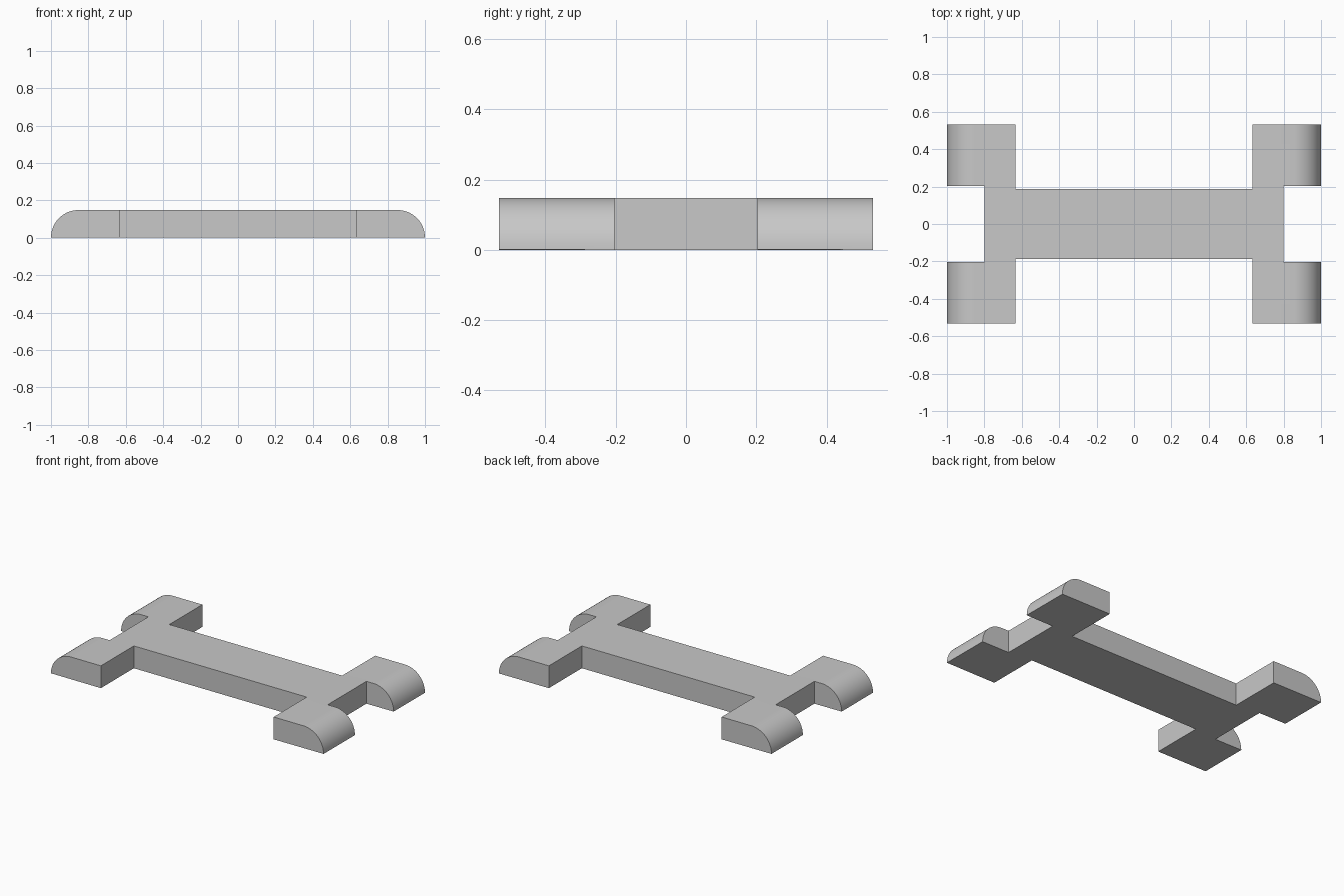
import bpy
import bmesh

if "Cube" in bpy.data.objects:
    bpy.data.objects.remove(bpy.data.objects["Cube"], do_unlink=True)

HEIGHT = 0.148

# Plain grey material
grey = bpy.data.materials.new("plain_grey")
grey.use_nodes = True
colour = (0.58, 0.58, 0.58, 1)
grey.diffuse_color = colour
grey.node_tree.nodes["Principled BSDF"].inputs["Base Color"].default_value = colour

# H-shaped outline: one quarter mirrored to all four corners
quarter = [(0.8, 0.203), (1, 0.203), (1, 0.532),
           (0.634, 0.532), (0.634, 0.186)]
half = quarter + [(-x, y) for x, y in reversed(quarter)]
outline = half + [(x, -y) for x, y in reversed(half)]

bm = bmesh.new()
base = bm.faces.new([bm.verts.new((x, y, 0)) for x, y in outline])
raised = bmesh.ops.extrude_face_region(bm, geom=[base], use_keep_orig=True)
top_verts = [g for g in raised["geom"] if isinstance(g, bmesh.types.BMVert)]
bmesh.ops.translate(bm, verts=top_verts, vec=(0, 0, HEIGHT))
bmesh.ops.recalc_face_normals(bm, faces=bm.faces)

# Quarter-round the top outer edge of each foot, down to the ground
outer = [e for e in bm.edges
         if all(abs(v.co.x) > 0.99 and v.co.z > HEIGHT / 2 for v in e.verts)]
bmesh.ops.bevel(bm, geom=outer, offset=HEIGHT - 0.001, segments=16,
                profile=0.5, affect='EDGES')
bmesh.ops.remove_doubles(bm, verts=bm.verts, dist=0.002)
bmesh.ops.recalc_face_normals(bm, faces=bm.faces)

mesh = bpy.data.meshes.new("base_frame")
bm.to_mesh(mesh)
bm.free()
mesh.materials.append(grey)
frame = bpy.data.objects.new("base_frame", mesh)
bpy.context.collection.objects.link(frame)

# Smooth curved ends, crisp corners
bpy.ops.object.select_all(action='DESELECT')
frame.select_set(True)
bpy.context.view_layer.objects.active = frame
bpy.ops.object.shade_smooth_by_angle(angle=0.5)
